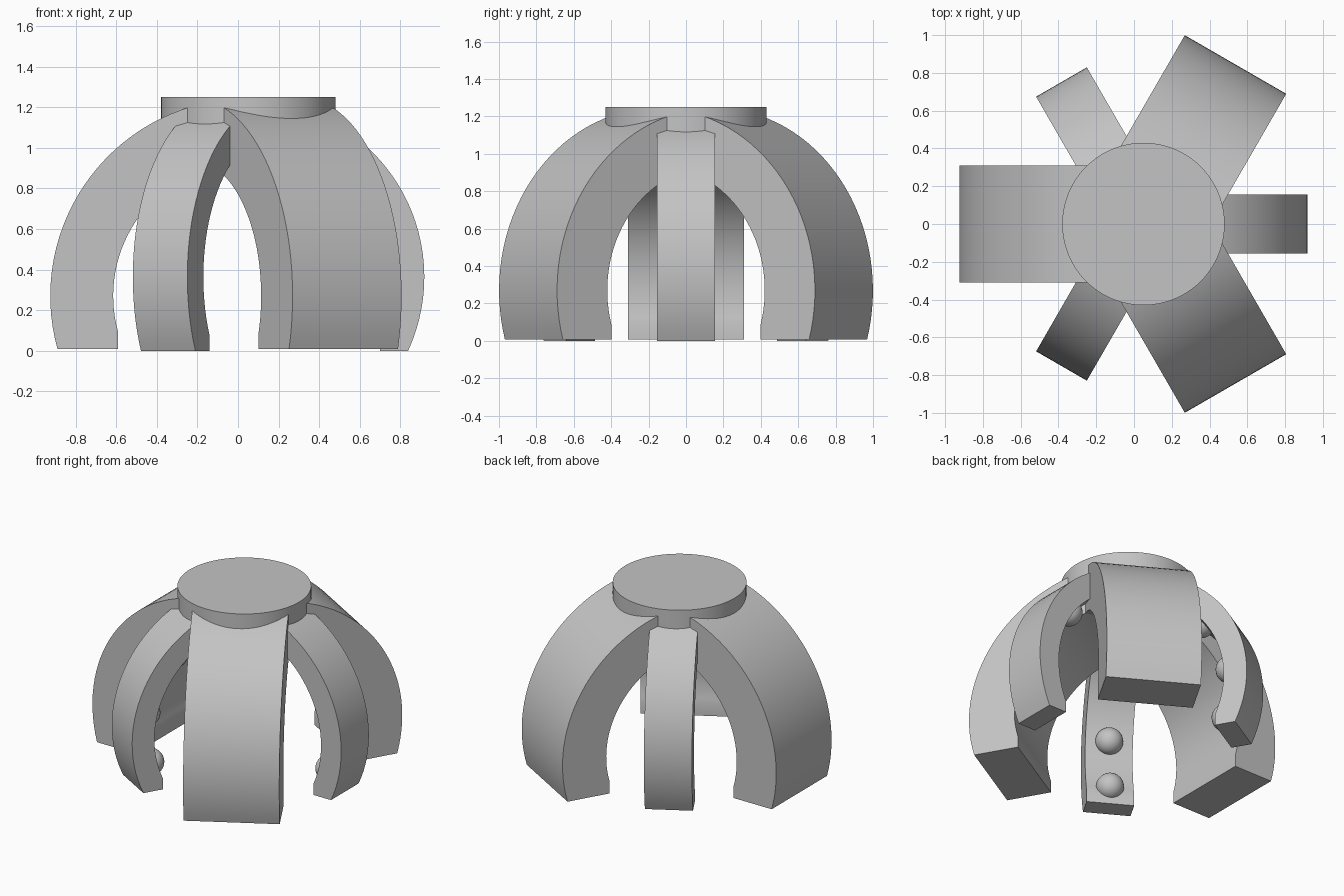
import bpy, bmesh, math
from mathutils import Matrix, Vector

old = bpy.data.objects.get("Cube")
if old:
    bpy.data.objects.remove(old, do_unlink=True)

CENTRE = Vector((0.05, 0, 0))

grey = bpy.data.materials.new("light_grey")
grey.use_nodes = True
colour = (0.55, 0.55, 0.55, 1)
grey.diffuse_color = colour
grey.node_tree.nodes["Principled BSDF"].inputs["Base Color"].default_value = colour


def finish(name, bm, angle=0.0):
    """Turn a bmesh into a shaded object, spun about the hub axis."""
    bmesh.ops.recalc_face_normals(bm, faces=bm.faces)
    bm.transform(Matrix.Translation(CENTRE) @ Matrix.Rotation(angle, 4, "Z"))
    mesh = bpy.data.meshes.new(name)
    bm.to_mesh(mesh)
    bm.free()
    mesh.materials.append(grey)
    obj = bpy.data.objects.new(name, mesh)
    bpy.context.collection.objects.link(obj)
    bpy.ops.object.select_all(action="DESELECT")
    obj.select_set(True)
    bpy.context.view_layer.objects.active = obj
    bpy.ops.object.shade_smooth_by_angle(angle=math.radians(30))


def arc(radius, centre_z, start_z, steps=32):
    """Points (r, z) from start_z up to the crown."""
    a0 = math.asin((start_z - centre_z) / radius)
    angles = [a0 + (math.pi / 2 - a0) * i / steps for i in range(steps + 1)]
    return [(radius * math.cos(a), centre_z + radius * math.sin(a)) for a in angles]


def arm(name, angle, half_width, outer, inner, centre_z, foot_z, pad_z):
    """Curved arm with an upright pad at the inner foot."""
    inside = arc(inner, centre_z, pad_z)
    profile = arc(outer, centre_z, foot_z) + inside[::-1] + [(inside[0][0], foot_z)]
    bm = bmesh.new()
    face = bm.faces.new([bm.verts.new((r, -half_width, z)) for r, z in profile])
    side = bmesh.ops.extrude_face_region(bm, geom=[face])
    verts = [g for g in side["geom"] if isinstance(g, bmesh.types.BMVert)]
    bmesh.ops.translate(bm, verts=verts, vec=(0, 2 * half_width, 0))
    finish(name, bm, angle)


# Hub cap
bm = bmesh.new()
bmesh.ops.create_cone(bm, cap_ends=True, segments=96, radius1=0.43, radius2=0.43,
                      depth=0.15, matrix=Matrix.Translation((0, 0, 1.175)))
finish("hub_cap", bm)

for i in range(3):
    turn = i * math.tau / 3
    # Wide arms
    arm(f"wide_arm_{i + 1}", turn + math.pi, 0.31, 0.975, 0.665, 0.27, 0.008, 0.09)
    # Narrow arms
    arm(f"narrow_arm_{i + 1}", turn, 0.155, 0.868, 0.71, 0.364, 0.0, 0.08)
    # Round studs on the inner face of each narrow arm
    for j, degrees in enumerate((-19, 10, 45)):
        a = math.radians(degrees)
        spot = (0.705 * math.cos(a), 0, 0.364 + 0.705 * math.sin(a))
        bm = bmesh.new()
        bmesh.ops.create_uvsphere(bm, u_segments=32, v_segments=16, radius=0.09,
                                  matrix=Matrix.Translation(spot))
        finish(f"stud_{i + 1}_{j + 1}", bm, turn)
